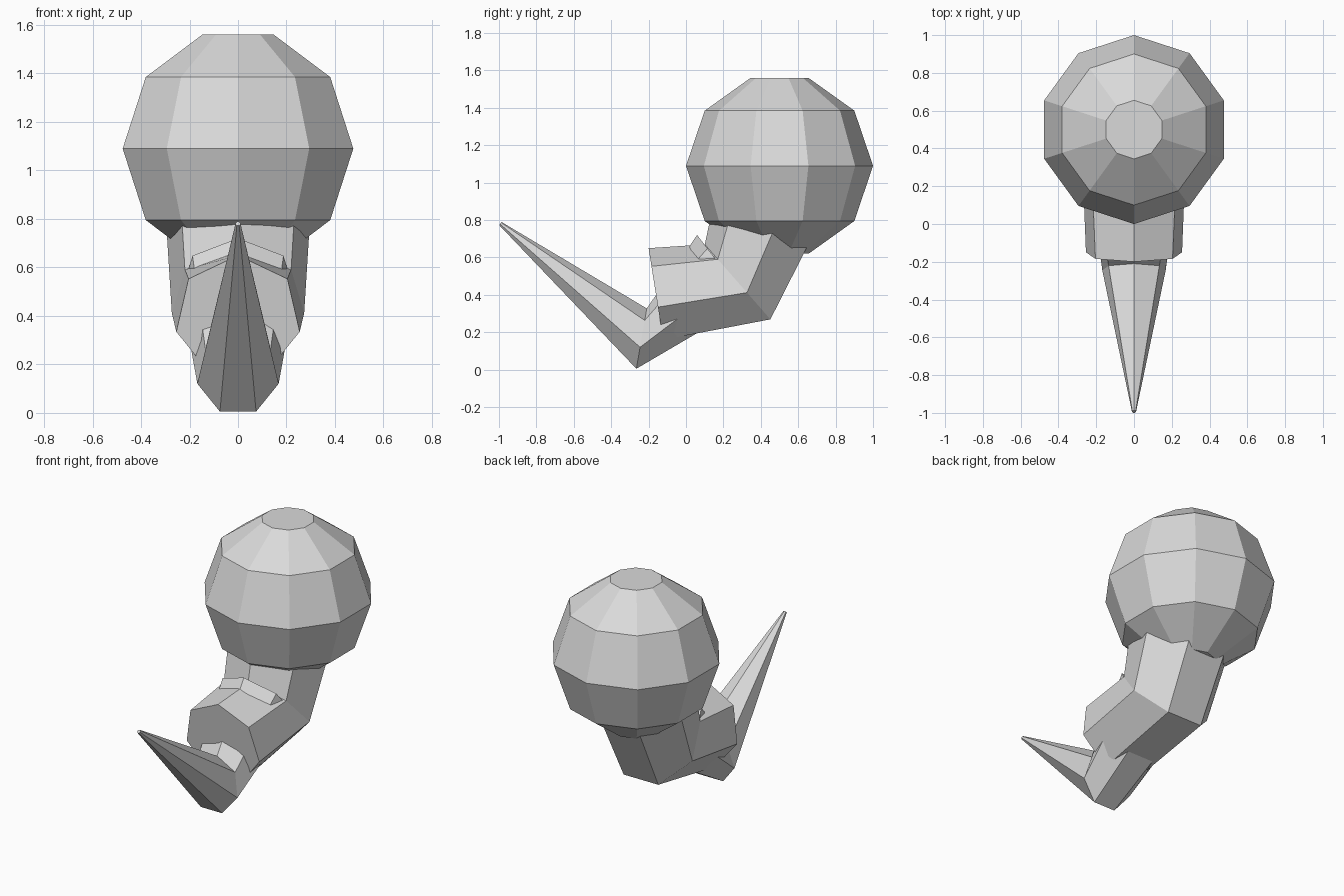
import bpy
import bmesh
from math import sin, cos, tau, hypot

cube = bpy.data.objects.get("Cube")
if cube:
    bpy.data.objects.remove(cube)

grey = bpy.data.materials.new("plain_grey")
grey.use_nodes = True
colour = (0.7, 0.7, 0.7, 1)
grey.diffuse_color = colour
grey.node_tree.nodes["Principled BSDF"].inputs["Base Color"].default_value = colour


def loft(name, sides, rings):
    """Capped tube through rings given as (y, z, radius, (up_y, up_z))."""
    bm = bmesh.new()
    loops = []
    for y, z, radius, (uy, uz) in rings:
        k = radius / hypot(uy, uz)
        angles = [tau * i / sides for i in range(sides)]
        loops.append([bm.verts.new((radius * sin(a), y + k * uy * cos(a), z + k * uz * cos(a)))
                      for a in angles])
    for low, high in zip(loops, loops[1:]):
        for i in range(sides):
            j = (i + 1) % sides
            bm.faces.new((low[i], low[j], high[j], high[i]))
    bm.faces.new(loops[0])
    bm.faces.new(loops[-1])
    bmesh.ops.recalc_face_normals(bm, faces=bm.faces)
    mesh = bpy.data.meshes.new(name)
    bm.to_mesh(mesh)
    bm.free()
    mesh.materials.append(grey)
    obj = bpy.data.objects.new(name, mesh)
    bpy.context.collection.objects.link(obj)
    return obj


# Faceted bulb with flat caps
flat = (1, 0)
profile = [(-0.47, 0.155), (-0.295, 0.4), (0, 0.5), (0.295, 0.4), (0.47, 0.155)]
loft("bulb", 10, [(0.5, 1.09 + h, r, flat) for h, r in profile])

# Bent seven-sided arm, from inside the bulb to its open front end
loft("bent_arm", 7, [
    (0.462, 0.906, 0.31, (-0.92, 0.38)),
    (0.285, 0.459, 0.28, (-0.659, 0.753)),
    (-0.159, 0.392, 0.261, (-0.157, 0.988)),
])

# Spike with a root that runs through the arm and pokes out at the elbow
loft("spike", 7, [
    (0.206, 0.53, 0.24, (-0.61, 0.79)),
    (-0.239, 0.158, 0.172, (0.17, 0.985)),
    (-0.993, 0.781, 0.011, (0.62, 0.75)),
])
